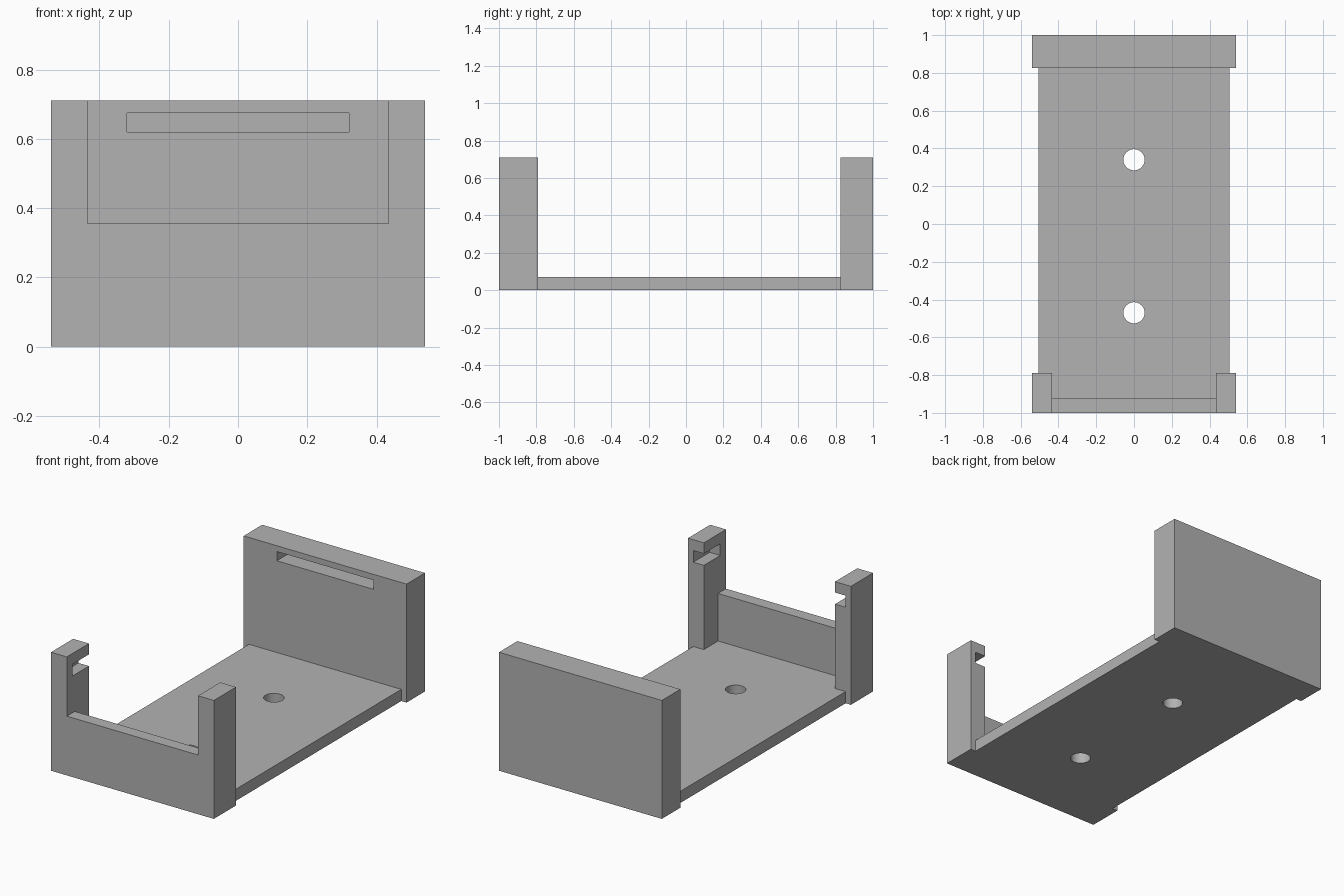
import bpy
import bmesh
from mathutils import Matrix, Vector

cube = bpy.data.objects.get("Cube")
if cube:
    bpy.data.objects.remove(cube, do_unlink=True)

# Overall sizes
W, BASE_W, INNER = 0.54, 0.505, 0.435
H, FLOOR, SILL = 0.71, 0.07, 0.355
POST_Y, WALL_Y, BACK_Y = -0.79, -0.925, 0.825
OUT = 1.2  # reach of cutters beyond the body

grey = bpy.data.materials.new("mid_grey")
grey.use_nodes = True
colour = (0.448, 0.448, 0.448, 1)
grey.diffuse_color = colour
grey.node_tree.nodes["Principled BSDF"].inputs["Base Color"].default_value = colour


def to_object(bm, name):
    mesh = bpy.data.meshes.new(name)
    bm.to_mesh(mesh)
    bm.free()
    obj = bpy.data.objects.new(name, mesh)
    obj.data.materials.append(grey)
    bpy.context.collection.objects.link(obj)
    return obj


def box(name, x, y, z):
    lo, hi = Vector((x[0], y[0], z[0])), Vector((x[1], y[1], z[1]))
    bm = bmesh.new()
    bmesh.ops.create_cube(bm, size=1, matrix=Matrix.Translation((lo + hi) / 2)
                          @ Matrix.Diagonal((*(hi - lo), 1)))
    return to_object(bm, name)


def cylinder(name, y, radius):
    bm = bmesh.new()
    bmesh.ops.create_cone(bm, cap_ends=True, segments=48, radius1=radius,
                          radius2=radius, depth=1, matrix=Matrix.Translation((0, y, 0)))
    return to_object(bm, name)


def cut(body, cutter):
    cutter.hide_render = True
    mod = body.modifiers.new("cut", "BOOLEAN")
    mod.operation = "DIFFERENCE"
    mod.solver = "EXACT"
    mod.object = cutter
    bpy.context.view_layer.objects.active = body
    bpy.ops.object.modifier_apply(modifier=mod.name)
    bpy.data.objects.remove(cutter, do_unlink=True)


# One solid block, carved into a tray with two upright ends
body = box("holder_body", (-W, W), (-1, 1), (0, H))

# Open space above the base plate
cut(body, box("middle_cutter", (-OUT, OUT), (POST_Y, BACK_Y), (FLOOR, OUT)))

# Base plate narrower than the ends
for side in (-1, 1):
    edges = sorted((side * BASE_W, side * OUT))
    cut(body, box("side_cutter", edges, (POST_Y, BACK_Y), (-OUT, OUT)))

# Space between the front posts, behind and above the low front wall
cut(body, box("post_gap_cutter", (-INNER, INNER), (WALL_Y, 0), (FLOOR, OUT)))
cut(body, box("sill_cutter", (-INNER, INNER), (-OUT, 0), (SILL, OUT)))

# Notches in the posts and the slot in the back wall
cut(body, box("notch_cutter", (-BASE_W, BASE_W), (-0.945, 0), (0.575, 0.645)))
cut(body, box("slot_cutter", (-0.32, 0.32), (0, 0.925), (0.62, 0.675)))

# Screw holes
for y in (-0.47, 0.34):
    cut(body, cylinder("hole_cutter", y, 0.056))

# Smooth hole walls, crisp edges elsewhere
bpy.ops.object.select_all(action="DESELECT")
body.select_set(True)
bpy.context.view_layer.objects.active = body
bpy.ops.object.shade_smooth_by_angle()
